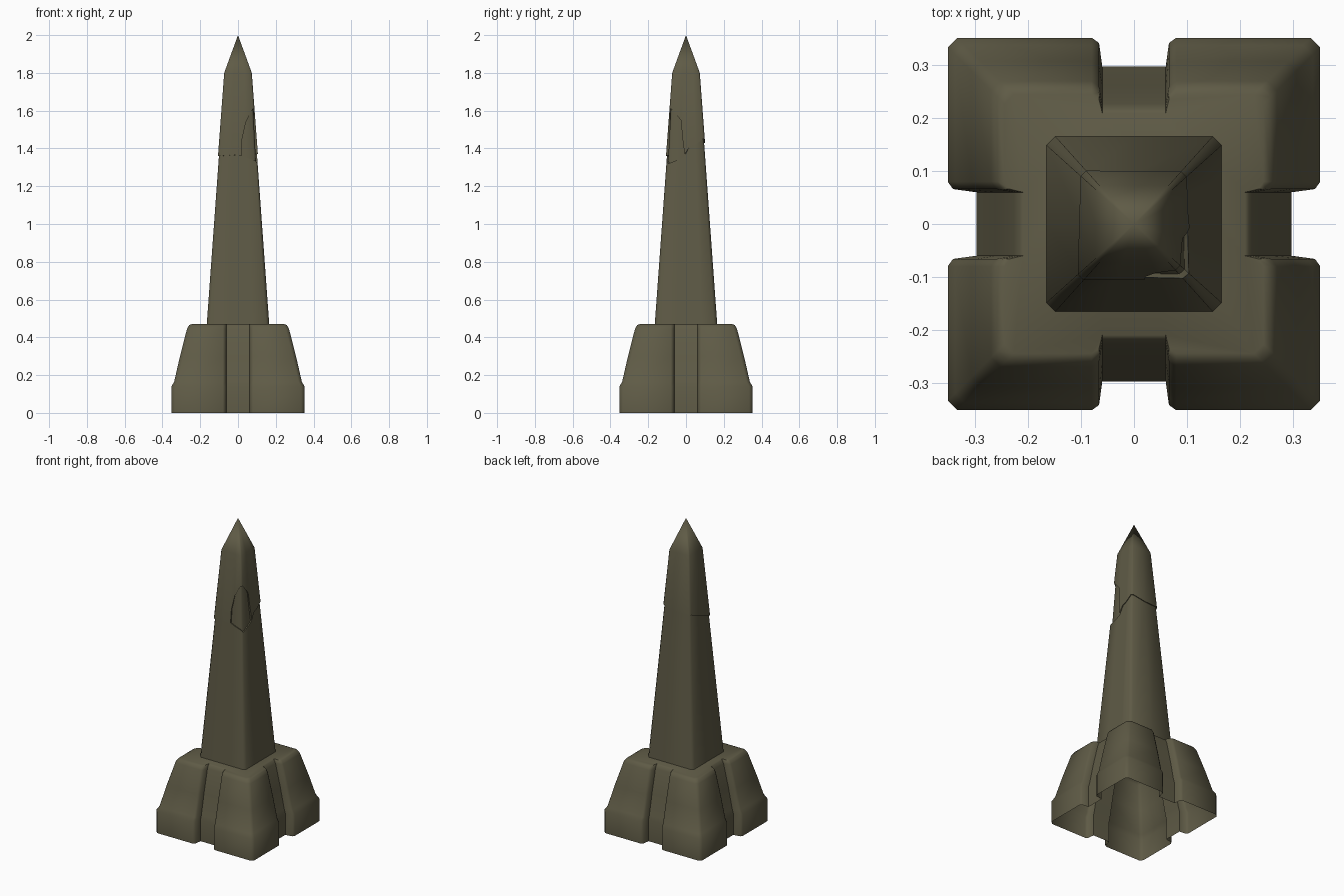
import bpy, bmesh

if "Cube" in bpy.data.objects:
    bpy.data.objects.remove(bpy.data.objects["Cube"])

stone = bpy.data.materials.new("olive stone")
stone.diffuse_color = (0.114, 0.104, 0.061, 1)
stone.use_nodes = True
stone.node_tree.nodes["Principled BSDF"].inputs["Base Color"].default_value = stone.diffuse_color


def make(name, rings, top=None, apex=None, angle=0.85):
    """Skin a stack of equal-length rings; optional top cap or apex point."""
    bm = bmesh.new()
    loops = [[bm.verts.new(p) for p in r] for r in rings]
    n = len(loops[0])
    for a, b in zip(loops, loops[1:]):
        for i in range(n):
            j = (i + 1) % n
            bm.faces.new((a[i], a[j], b[j], b[i]))
    if top:
        bm.faces.new(loops[-1])
    if apex:
        t = bm.verts.new(apex)
        for i in range(n):
            bm.faces.new((loops[-1][i], loops[-1][(i + 1) % n], t))
    me = bpy.data.meshes.new(name)
    bm.to_mesh(me)
    bm.free()
    me.materials.append(stone)
    ob = bpy.data.objects.new(name, me)
    bpy.context.collection.objects.link(ob)
    bpy.ops.object.select_all(action='DESELECT')
    ob.select_set(True)
    bpy.context.view_layer.objects.active = ob
    bpy.ops.object.shade_smooth_by_angle(angle=angle)
    return ob


# Pedestal: chamfered square with a groove in each side, hollow underneath
def pedestal_ring(z, h, n):
    c = 0.018
    x, y = [], []
    pts = [(n, 0.06), (h - 0.01, 0.066), (h, 0.08), (h, h - c),
           (h - c, h), (0.08, h), (0.066, h - 0.01), (0.06, n)]
    out = []
    for _ in range(4):
        out += [(px, py, z) for px, py in pts]
        pts = [(-py, px) for px, py in pts]
    return out


make("pedestal", [pedestal_ring(*p) for p in (
    (0, 0.352, 0.298), (0.14, 0.352, 0.298), (0.165, 0.338, 0.29),
    (0.30, 0.307, 0.262), (0.445, 0.27, 0.227), (0.465, 0.258, 0.217),
    (0.47, 0.245, 0.21))], top=True)

# Break line around the shaft: unit-square position, shaft height, tip height
K = 0.9
crack = [
    (-K, -1, 1.36, 1.36), (-0.3, -1, 1.365, 1.365), (0.19, -1, 1.36, 1.362),
    (0.22, -1, 1.36, 1.45), (0.45, -1, 1.35, 1.54), (K, -1, 1.335, 1.61),
    (1, -K, 1.32, 1.61), (1, -0.3, 1.345, 1.55), (1, -0.17, 1.35, 1.44),
    (1, -0.07, 1.36, 1.37), (1, 0.2, 1.41, 1.41), (1, 0.5, 1.42, 1.42),
    (1, K, 1.45, 1.45), (K, 1, 1.45, 1.45), (0, 1, 1.435, 1.435),
    (-K, 1, 1.43, 1.43), (-1, K, 1.43, 1.43), (-1, 0, 1.39, 1.39),
    (-1, -K, 1.36, 1.36)]


def shaft_half(z):
    return 0.165 + (z - 0.47) * (0.098 - 0.165) / 0.93


def tip_half(z):
    return 0.106 + (z - 1.36) * (0.073 - 0.106) / 0.44


def level(z, h):
    return [(u * h, v * h, z) for u, v, _, _ in crack]


def along(col, half, s=1.0):
    return [(p[0] * half(p[col]) * s, p[1] * half(p[col]) * s, p[col]) for p in crack]


# Lower shaft with a broken upper edge
make("lower_shaft", [level(0.46, 0.166), along(2, shaft_half),
                     along(2, shaft_half, 0.85)])

# Chipped core seen in the missing corner
make("chipped_core", [level(1.31, 0.096), level(1.63, 0.079)])

# Broken upper shaft ending in a pyramid
make("upper_shaft", [along(3, tip_half, 0.85), along(3, tip_half),
                     level(1.8, 0.073)], apex=(0, 0, 2.0))
